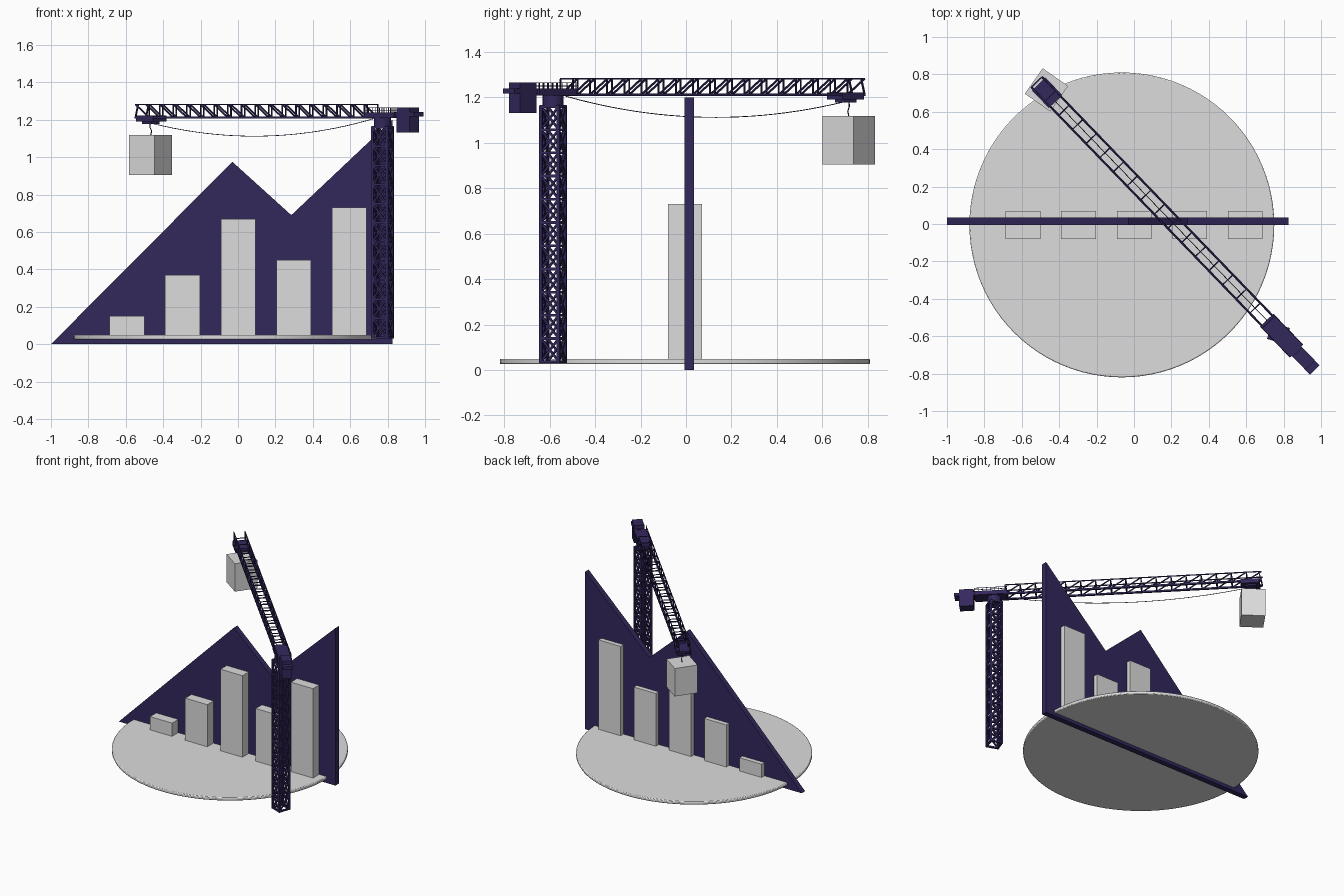
import bpy, bmesh
from math import radians
from mathutils import Matrix, Vector

if "Cube" in bpy.data.objects:
    bpy.data.objects.remove(bpy.data.objects["Cube"])


def material(name, rgb):
    m = bpy.data.materials.new(name)
    m.use_nodes = True
    m.diffuse_color = (*rgb, 1)
    m.node_tree.nodes["Principled BSDF"].inputs["Base Color"].default_value = (*rgb, 1)
    return m


PURPLE = material("deep_purple", (0.034, 0.021, 0.107))
GREY = material("light_grey", (0.72, 0.72, 0.72))


def finish(bm, name, mat, matrix=Matrix()):
    bmesh.ops.recalc_face_normals(bm, faces=bm.faces)
    mesh = bpy.data.meshes.new(name)
    bm.to_mesh(mesh)
    bm.free()
    mesh.materials.append(mat)
    obj = bpy.data.objects.new(name, mesh)
    obj.matrix_world = matrix
    bpy.context.collection.objects.link(obj)
    return obj


def add_box(bm, lo, hi):
    lo, hi = Vector(lo), Vector(hi)
    size = Matrix.Diagonal((*(hi - lo), 1))
    bmesh.ops.create_cube(bm, size=1, matrix=Matrix.Translation((lo + hi) / 2) @ size)


def box(name, lo, hi, mat, matrix=Matrix()):
    bm = bmesh.new()
    add_box(bm, lo, hi)
    return finish(bm, name, mat, matrix)


def strut(bm, a, b, t):
    """Square bar of thickness t from a to b."""
    a, b = Vector(a), Vector(b)
    d = b - a
    m = Matrix.Translation((a + b) / 2) @ d.to_track_quat("Z", "Y").to_matrix().to_4x4()
    bmesh.ops.create_cube(bm, size=1, matrix=m @ Matrix.Diagonal((t, t, d.length, 1)))


def cylinder(name, centre, radius, depth, mat, sides):
    bm = bmesh.new()
    bmesh.ops.create_cone(bm, cap_ends=True, segments=sides, radius1=radius, radius2=radius,
                          depth=depth, matrix=Matrix.Translation(centre))
    return finish(bm, name, mat)


def cable(name, points, radius, matrix):
    curve = bpy.data.curves.new(name, "CURVE")
    curve.dimensions = "3D"
    curve.bevel_depth = radius
    curve.bevel_resolution = 1
    spline = curve.splines.new("POLY")
    spline.points.add(len(points) - 1)
    for p, co in zip(spline.points, points):
        p.co = (*co, 1)
    curve.materials.append(PURPLE)
    obj = bpy.data.objects.new(name, curve)
    obj.matrix_world = matrix
    bpy.context.collection.objects.link(obj)


# Round base with softened rim
base = cylinder("base_disc", (-0.065, -0.005, 0.037), 0.815, 0.024, GREY, 96)
bevel = base.modifiers.new("rim", "BEVEL")
bevel.width, bevel.segments = 0.006, 2
bpy.context.view_layer.objects.active = base
base.select_set(True)
bpy.ops.object.shade_smooth_by_angle(angle=radians(40))

# Zigzag chart wall
bm = bmesh.new()
outline = [(-1, 0), (0.825, 0), (0.825, 1.2), (0.285, 0.69), (-0.03, 0.975)]
face = bm.faces.new([bm.verts.new((x, -0.006, z)) for x, z in outline])
side = bmesh.ops.extrude_face_region(bm, geom=[face])
bmesh.ops.translate(bm, vec=(0, 0.042, 0),
                    verts=[v for v in side["geom"] if isinstance(v, bmesh.types.BMVert)])
finish(bm, "chart_wall", PURPLE)

# Chart bars
for i, top in enumerate((0.15, 0.37, 0.67, 0.45, 0.73)):
    x = -0.593 + 0.297 * i
    box(f"chart_bar_{i + 1}", (x - 0.093, -0.08, 0.045), (x + 0.093, 0.07, top), GREY)

# Lattice mast
PIVOT = Vector((0.772, -0.585, 0))
mast_frame = Matrix.Translation(PIVOT) @ Matrix.Rotation(radians(-20), 4, "Z")
bm = bmesh.new()
H, Z0, Z1, BAYS = 0.041, 0.03, 1.165, 11
corners = [(-H, -H), (H, -H), (H, H), (-H, H)]
step = (Z1 - Z0) / BAYS
for c, n in zip(corners, corners[1:] + corners[:1]):
    strut(bm, (*c, Z0), (*c, Z1), 0.014)
    for k in range(BAYS + 1):
        z = Z0 + 0.006 + k * (step - 0.001)
        strut(bm, (*c, z), (*n, z), 0.012)
        if k < BAYS:
            strut(bm, (*c, z), (*n, z + step), 0.009)
            strut(bm, (*n, z), (*c, z + step), 0.009)
finish(bm, "mast", PURPLE, mast_frame)
cylinder("slewing_ring", PIVOT + Vector((0, 0, 1.187)), 0.046, 0.05, PURPLE, 24)

# Crane top: local +x runs out along the jib
crane = Matrix.Translation(PIVOT + Vector((0, 0.006, 0))) @ Matrix.Rotation(radians(134), 4, "Z")
box("machine_deck", (-0.14, -0.05, 1.208), (0.09, 0.05, 1.238), PURPLE, crane)
box("tail_beam", (-0.28, -0.036, 1.217), (-0.13, 0.036, 1.24), PURPLE, crane)
box("counterweight", (-0.245, -0.036, 1.132), (-0.145, 0.036, 1.266), PURPLE, crane)

# Deck handrails
bm = bmesh.new()
for y in (-0.047, 0.047):
    for z in (1.25, 1.264):
        strut(bm, (-0.14, y, z), (0.09, y, z), 0.003)
    for k in range(9):
        x = -0.138 + 0.028 * k
        strut(bm, (x, y, 1.23), (x, y, 1.264), 0.003)
finish(bm, "deck_handrails", PURPLE, crane)

# Lattice jib: two side trusses joined by rungs
bm = bmesh.new()
START, END, LOW, HIGH, BAYS = 0.075, 1.86, 1.212, 1.282, 17
step = (END - START) / BAYS
for y in (-0.039, 0.039):
    strut(bm, (START, y, LOW), (END, y, LOW), 0.012)
    strut(bm, (START, y, HIGH), (END, y, HIGH), 0.006)
    for k in range(BAYS):
        x = START + k * step
        strut(bm, (x, y, LOW), (x + step, y, HIGH), 0.007)
        strut(bm, (x, y, LOW), (x, y, HIGH), 0.006)
    strut(bm, (END, y, LOW), (END - 0.02, y, HIGH), 0.007)
for k in range(BAYS + 1):
    x = START + k * step
    strut(bm, (x, -0.039, LOW), (x, 0.039, LOW), 0.007)
    if k < BAYS:
        strut(bm, (x, -0.039, HIGH), (x, 0.039, HIGH), 0.005)
finish(bm, "jib", PURPLE, crane)

# Trolley with rollers
box("trolley", (1.715, -0.05, 1.19), (1.845, 0.05, 1.222), PURPLE, crane)
box("trolley_winch", (1.745, -0.03, 1.178), (1.82, 0.03, 1.195), PURPLE, crane)

# Slack cable below the jib
slack = []
for k in range(25):
    t = k / 24
    slack.append((0.07 + 1.7 * t, 0, 1.205 - 0.025 * t - 0.32 * t * (1 - t)))
cable("slack_cable", slack, 0.002, crane)

# Hanging crate and its hook line
crate_frame = Matrix.Translation((-0.468, 0.717, 0)) @ Matrix.Rotation(radians(-35), 4, "Z")
box("hanging_crate", (-0.083, -0.083, 0.905), (0.083, 0.083, 1.118), GREY, crate_frame)
cable("hook_line", [(0, 0, 1.185), (-0.004, 0, 1.16), (0.008, 0, 1.14), (0, 0, 1.115)],
      0.003, crate_frame)
